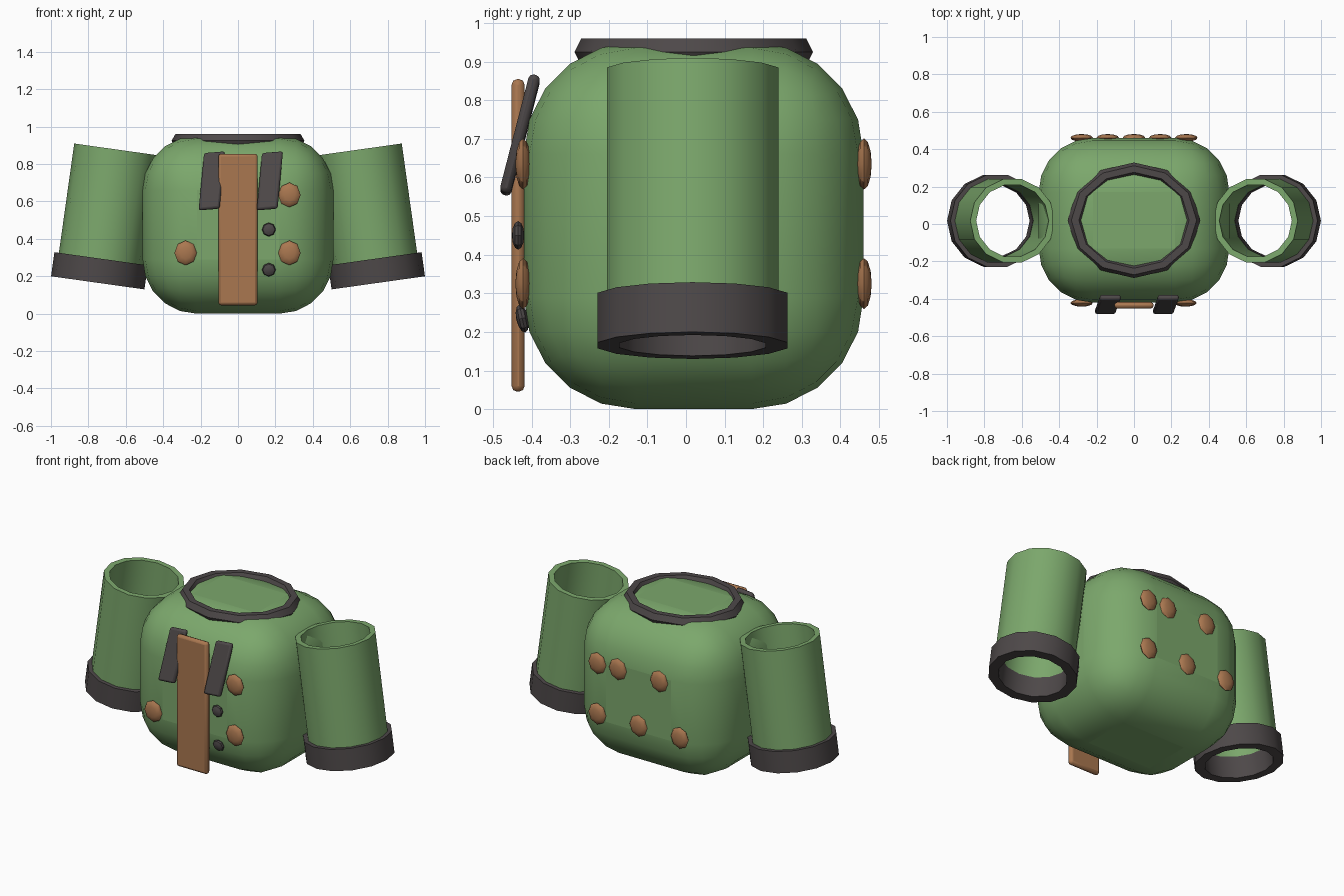
import bpy, bmesh
from math import radians, sin, cos, pi
from mathutils import Matrix, Vector

if "Cube" in bpy.data.objects:
    bpy.data.objects.remove(bpy.data.objects["Cube"])


def material(name, rgb):
    m = bpy.data.materials.new(name)
    m.diffuse_color = (*rgb, 1)
    m.use_nodes = True
    m.node_tree.nodes["Principled BSDF"].inputs["Base Color"].default_value = m.diffuse_color
    return m


GREEN = material("green_cloth", (0.20, 0.39, 0.15))
DARK = material("dark_trim", (0.075, 0.065, 0.066))
COPPER = material("copper", (0.40, 0.185, 0.08))
CY = 0.02  # depth centre of the garment


def finish(name, bm, mat, bevel=0, segments=2, angle=35):
    bmesh.ops.recalc_face_normals(bm, faces=bm.faces)
    me = bpy.data.meshes.new(name)
    bm.to_mesh(me)
    bm.free()
    me.materials.append(mat)
    ob = bpy.data.objects.new(name, me)
    bpy.context.collection.objects.link(ob)
    if bevel:
        b = ob.modifiers.new("bevel", "BEVEL")
        b.width, b.segments, b.limit_method = bevel, segments, "NONE"
    bpy.ops.object.select_all(action="DESELECT")
    ob.select_set(True)
    bpy.context.view_layer.objects.active = ob
    bpy.ops.object.shade_smooth_by_angle(angle=radians(angle))
    return ob


def box(name, size, matrix, mat, bevel, segments=2):
    bm = bmesh.new()
    bmesh.ops.create_cube(bm, size=1, matrix=matrix @ Matrix.Diagonal((*size, 1)))
    return finish(name, bm, mat, bevel, segments)


def lathe(name, section, sides, matrix, mat):
    """Spin a closed (radius, height) section around z."""
    bm = bmesh.new()
    rings = []
    for i in range(sides):
        a = 2 * pi * i / sides
        rings.append([bm.verts.new(matrix @ Vector((r * cos(a), r * sin(a), z)))
                      for r, z in section])
    n = len(section)
    for i in range(sides):
        p, q = rings[i], rings[(i + 1) % sides]
        for j in range(n):
            k = (j + 1) % n
            bm.faces.new((p[j], q[j], q[k], p[k]))
    return finish(name, bm, mat)


def stud(name, x, y, z, size, mat, tilt=0):
    bm = bmesh.new()
    m = (Matrix.Translation((x, y, z)) @ Matrix.Rotation(radians(tilt), 4, "X")
         @ Matrix.Diagonal((*size, 1)) @ Matrix.Rotation(pi / 2, 4, "X"))
    bmesh.ops.create_uvsphere(bm, u_segments=8, v_segments=6, radius=1, matrix=m)
    return finish(name, bm, mat)


# Rounded torso
box("torso", (1.02, 0.88, 0.95), Matrix.Translation((0, CY, 0.475)), GREEN, 0.29, 5)

# Collar ring with a hexagonal section
hexagon = [(0.315 + 0.04 * cos(i * pi / 3), 0.04 * sin(i * pi / 3)) for i in range(6)]
lathe("collar", hexagon, 12,
      Matrix.Translation((0, CY, 0.925)) @ Matrix.Diagonal((1, 0.87, 1, 1)), DARK)

# Open sleeves with cuffs, flared outward
for side, s in (("left", -1), ("right", 1)):
    m = (Matrix.Translation((s * 0.75, CY - 0.003, 0.165))
         @ Matrix.Rotation(radians(-8 * s), 4, "Y") @ Matrix.Diagonal((s, 1, 1, 1)))
    lathe(side + "_sleeve", [(0.228, 0.02), (0.228, 0.72), (0.196, 0.72), (0.196, 0.02)],
          14, m, GREEN)
    lathe(side + "_cuff", [(0.252, 0), (0.252, 0.13), (0.194, 0.13), (0.194, 0)],
          14, m, DARK)

# Front placket
box("placket", (0.21, 0.034, 0.81), Matrix.Translation((0, -0.435, 0.45)), COPPER, 0.015)

# Slanted lapels, both leaning the same way
shear = Matrix.Identity(4)
shear[0][2] = 0.095
shear[2][0] = 0.08
for name, x in (("left_lapel", -0.14), ("right_lapel", 0.17)):
    m = Matrix.Translation((x, -0.43, 0.71)) @ shear @ Matrix.Rotation(radians(-14.5), 4, "X")
    box(name, (0.112, 0.03, 0.315), m, DARK, 0.012)

# Copper studs, front and back
for i, (x, z) in enumerate([(-0.28, 0.325), (0.275, 0.325), (0.275, 0.635)]):
    stud(f"front_stud_{i}", x, -0.422, z, (0.06, 0.02, 0.066), COPPER)
for i, (x, z) in enumerate([(0.28, 0.635), (0.14, 0.635), (-0.14, 0.635),
                            (0.28, 0.325), (0, 0.325), (-0.28, 0.325)]):
    stud(f"back_stud_{i}", x, 0.461, z, (0.06, 0.02, 0.066), COPPER)

# Small dark buttons
stud("upper_button", 0.165, -0.435, 0.45, (0.037, 0.016, 0.037), DARK)
stud("lower_button", 0.165, -0.424, 0.235, (0.037, 0.016, 0.037), DARK, 12)
